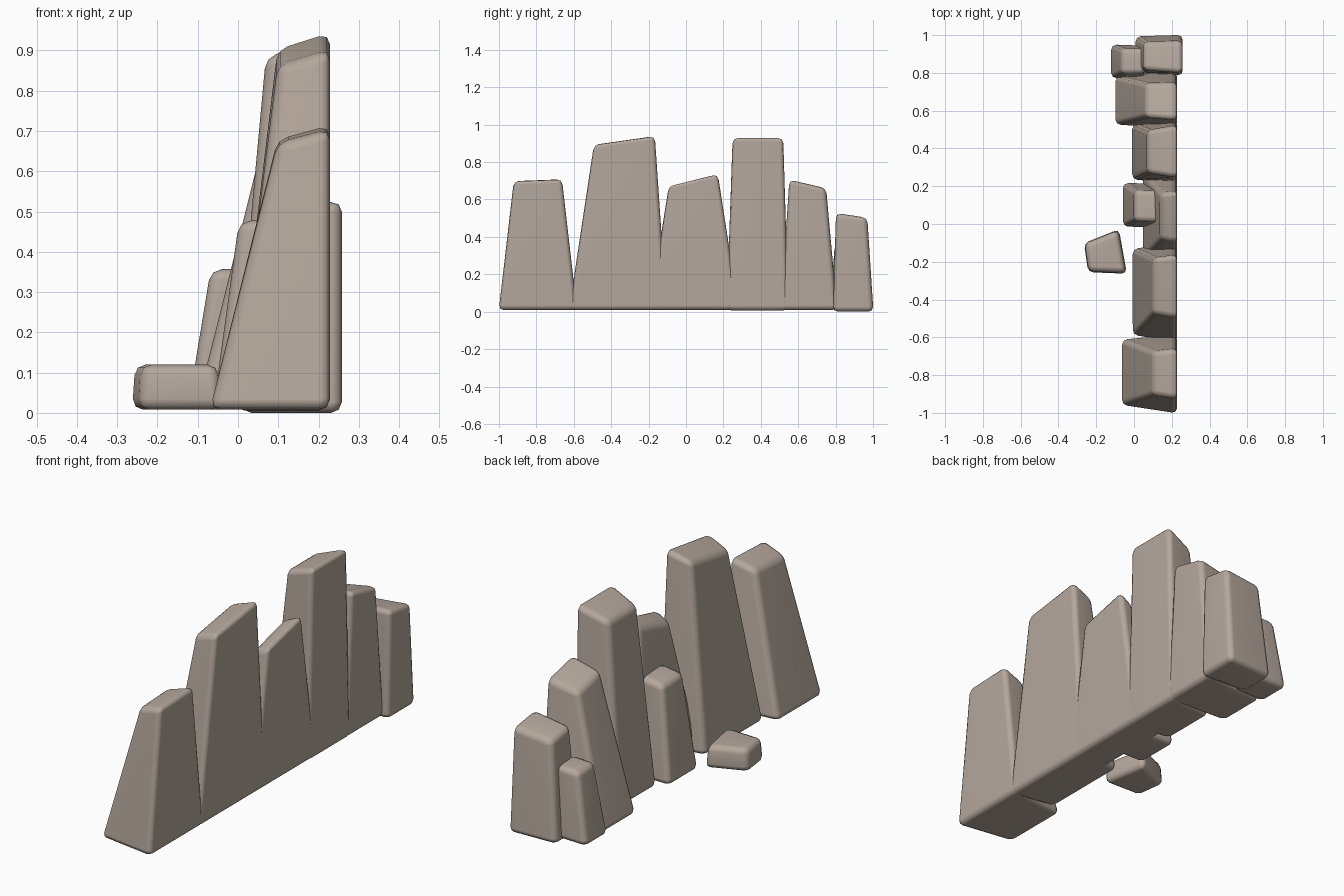
import bpy
import bmesh

if "Cube" in bpy.data.objects:
    bpy.data.objects.remove(bpy.data.objects["Cube"])

BEVEL = 0.027

# Warm grey-brown stone
stone = bpy.data.materials.new("stone")
stone.diffuse_color = (0.46, 0.39, 0.335, 1)
stone.use_nodes = True
stone.node_tree.nodes["Principled BSDF"].inputs["Base Color"].default_value = stone.diffuse_color


def rock(name, bottom, top):
    """Tapered block with rounded edges; corners run counter-clockwise."""
    bm = bmesh.new()
    lo = [bm.verts.new(c) for c in bottom]
    hi = [bm.verts.new(c) for c in top]
    bm.faces.new(lo[::-1])
    bm.faces.new(hi)
    for i in range(4):
        j = (i + 1) % 4
        bm.faces.new((lo[i], lo[j], hi[j], hi[i]))
    bmesh.ops.recalc_face_normals(bm, faces=bm.faces)
    bmesh.ops.bevel(bm, geom=bm.edges[:], offset=BEVEL, segments=2,
                    profile=0.5, affect='EDGES', clamp_overlap=True)
    for f in bm.faces:
        f.smooth = True
    mesh = bpy.data.meshes.new(name)
    bm.to_mesh(mesh)
    bm.free()
    mesh.materials.append(stone)
    obj = bpy.data.objects.new(name, mesh)
    bpy.context.collection.objects.link(obj)
    # Large faces stay flat, only the edges look rounded
    obj.modifiers.new("flat_faces", 'WEIGHTED_NORMAL')
    return obj


def pillar(name, base, crown, heights, floor=0.008):
    """base/crown: front x, back x, front y range, back y range.
    heights: back z at low y, back z at high y, drop toward the front."""
    def ring(r, z):
        x0, x1, f0, f1, b0, b1 = r
        return [(x0, f0, z[0] - z[2]), (x1, b0, z[0]),
                (x1, b1, z[1]), (x0, f1, z[1] - z[2])]
    rock(name, ring(base, (floor, floor, 0)), ring(crown, heights))


# Back row of tall slabs, overlapping along one flat rear plane
pillar("slab_1", (-.07, .228, -.96, -.61, -1.005, -.58),
       (.098, .228, -.905, -.675, -.925, -.66), (.705, .715, .035))
pillar("slab_2", (-.01, .228, -.59, -.13, -.63, -.10),
       (.098, .228, -.475, -.18, -.497, -.163), (.9, .947, .04))
pillar("slab_3", (.045, .228, -.18, .27, -.20, .285),
       (.14, .228, -.08, .16, -.098, .175), (.68, .745, .035))
pillar("slab_4", (-.012, .228, .235, .53, .215, .55),
       (.069, .228, .27, .495, .245, .525), (.937, .937, .055), .006)
pillar("slab_5", (-.105, .228, .525, .785, .505, .81),
       (.062, .228, .565, .745, .55, .75), (.71, .665, .03))
pillar("slab_6", (.006, .258, .80, .995, .785, 1.003),
       (.05, .258, .815, .965, .80, .97), (.53, .505, .02), 0)

# Short stones in front
pillar("front_stone_left", (-.125, .06, .77, .952, .775, .945),
       (-.068, .06, .795, .93, .795, .93), (.362, .355, .005))
pillar("front_stone_middle", (-.062, .132, -.015, .22, -.02, .215),
       (.002, .13, .015, .18, .01, .175), (.49, .483, .015))

# Loose flat stone
rock("loose_stone",
     [(-.245, -.257, .008), (-.036, -.265, .008), (-.078, -.025, .008), (-.266, -.10, .008)],
     [(-.237, -.25, .12), (-.044, -.257, .12), (-.085, -.035, .12), (-.26, -.106, .12)])
